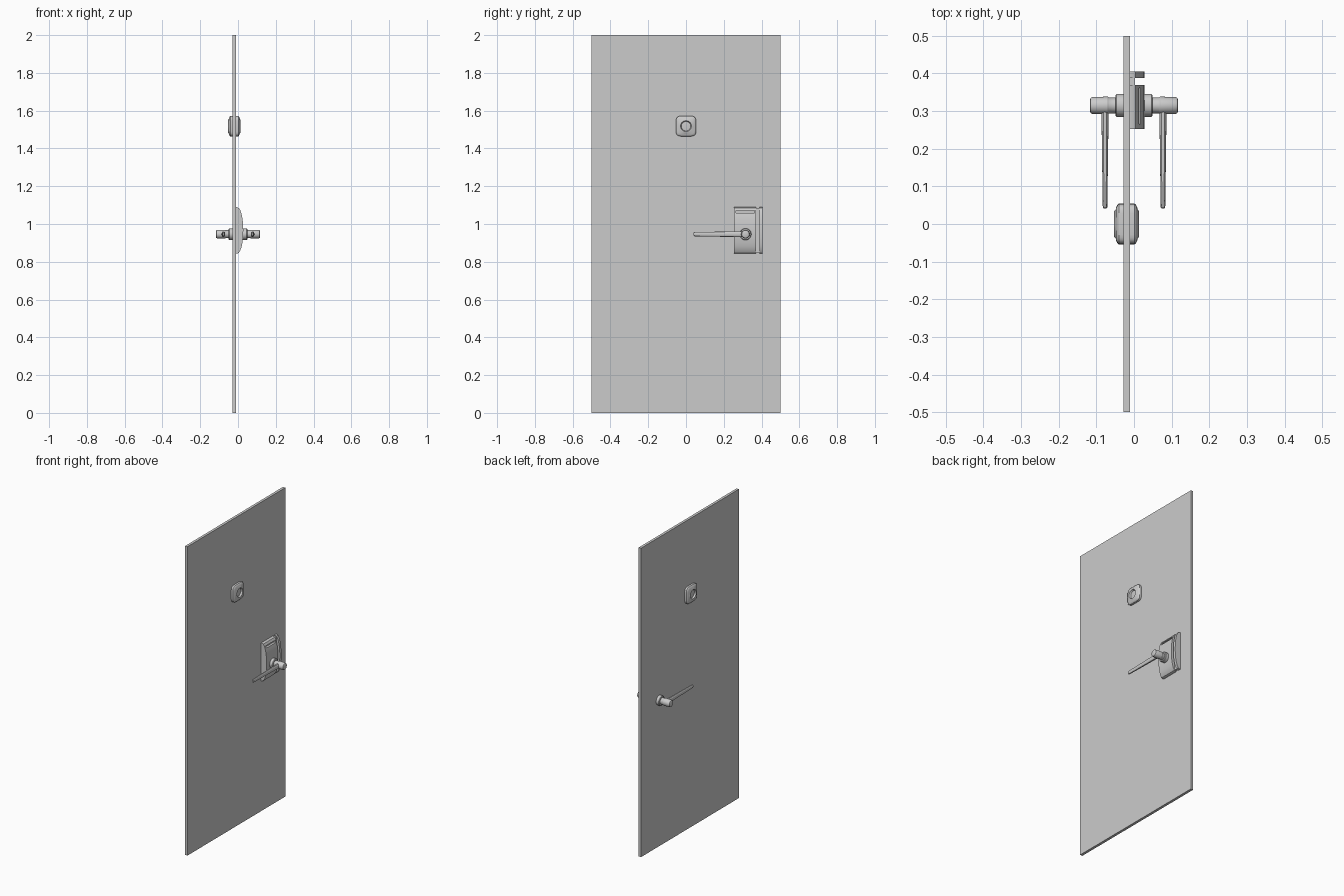
import bpy, bmesh, math
from mathutils import Vector

if "Cube" in bpy.data.objects:
    bpy.data.objects.remove(bpy.data.objects["Cube"])


def finish(name, bm, smooth=True):
    bmesh.ops.recalc_face_normals(bm, faces=bm.faces)
    me = bpy.data.meshes.new(name)
    bm.to_mesh(me)
    bm.free()
    ob = bpy.data.objects.new(name, me)
    bpy.context.collection.objects.link(ob)
    if smooth:
        bpy.ops.object.select_all(action='DESELECT')
        ob.select_set(True)
        bpy.context.view_layer.objects.active = ob
        bpy.ops.object.shade_smooth_by_angle(angle=math.radians(32))
    return ob


def box(name, x, y, z):
    bm = bmesh.new()
    bmesh.ops.create_cube(bm, size=1)
    for v in bm.verts:
        v.co = Vector([a + (b - a) * (c + 0.5) for (a, b), c in zip((x, y, z), v.co)])
    return finish(name, bm, False)


def loft(name, origin, axis, sections, n=24):
    """Sections: (distance, half width, half height, superellipse power)."""
    bm = bmesh.new()
    rings = []
    for d, w, h, p in sections:
        ring = []
        for i in range(n):
            t = 2 * math.pi * i / n
            c, s = math.cos(t), math.sin(t)
            u = math.copysign(abs(c) ** (2 / p), c) * w
            v = math.copysign(abs(s) ** (2 / p), s) * h
            co = (d, u, v) if axis == 'x' else (u, d, v)
            ring.append(bm.verts.new(Vector(origin) + Vector(co)))
        rings.append(ring)
    for a, b in zip(rings, rings[1:]):
        for i in range(n):
            j = (i + 1) % n
            bm.faces.new((a[i], a[j], b[j], b[i]))
    bm.faces.new(rings[0])
    bm.faces.new(rings[-1])
    return finish(name, bm)


def two_sided(half):
    return [(-d, r, r, p) for d, r, p in reversed(half)] + [(d, r, r, p) for d, r, p in half]


def extrude_y(name, profile, y0, y1):
    bm = bmesh.new()
    face = bm.faces.new([bm.verts.new((x, y0, z)) for x, z in profile])
    new = bmesh.ops.extrude_face_region(bm, geom=[face])['geom']
    bmesh.ops.translate(bm, vec=(0, y1 - y0, 0),
                        verts=[g for g in new if isinstance(g, bmesh.types.BMVert)])
    return finish(name, bm)


# Door slab
box("door_slab", (-0.028, -0.011), (-0.5, 0.5), (0, 2))

# Peephole: rounded square plate with a raised ring and sunken lens, both sides
loft("peephole", (-0.0195, 0, 1.518), 'x', two_sided([
    (0.021, 0.054, 5), (0.024, 0.052, 5), (0.028, 0.044, 4.5),
    (0.029, 0.039, 3), (0.033, 0.034, 2), (0.033, 0.029, 2),
    (0.023, 0.025, 2), (0.024, 0.012, 2)]), 32)

# Lock plate: arched side profile, split by a card slot
arch = [(-0.014, 0.843), (-0.014, 1.089)]
for i in range(13):
    t = math.pi * (0.5 - i / 12)
    arch.append((-0.006 + 0.034 * math.cos(t) ** 0.9 if abs(math.cos(t)) > 1e-6 else -0.006,
                 0.966 + 0.123 * math.sin(t)))
lock = extrude_y("lock_plate", arch, 0.253, 0.370)
extrude_y("lock_plate_edge", arch, 0.388, 0.405)
box("lock_plate_base", (-0.014, 0.003), (0.253, 0.405), (0.848, 1.084))

# Narrow groove near the top of the lock plate
cutter = box("groove_cutter", (0.003, 0.06), (0.266, 0.362), (1.057, 1.071))
cutter.hide_render = True
cutter.hide_viewport = True
cut = lock.modifiers.new("groove", 'BOOLEAN')
cut.object = cutter
cut.solver = 'EXACT'

# Handle spindle: rosettes and necks on both sides
HZ, HY = 0.946, 0.315
loft("handle_spindle", (0, HY, HZ), 'x', two_sided([
    (0.028, 0.031, 2), (0.046, 0.031, 2), (0.049, 0.028, 2),
    (0.049, 0.021, 2), (0.066, 0.021, 2), (0.070, 0.0235, 2),
    (0.110, 0.0225, 2), (0.115, 0.020, 2), (0.117, 0.016, 2)]))

# Tapered levers
for side, s in (("outer", 1), ("inner", -1)):
    loft("lever_" + side, (s * 0.077, 0, HZ), 'y', [
        (0.041, 0.004, 0.008, 2.5), (0.044, 0.006, 0.011, 2.5),
        (0.18, 0.008, 0.0135, 2.5), (0.30, 0.0095, 0.015, 2.5)], 16)
